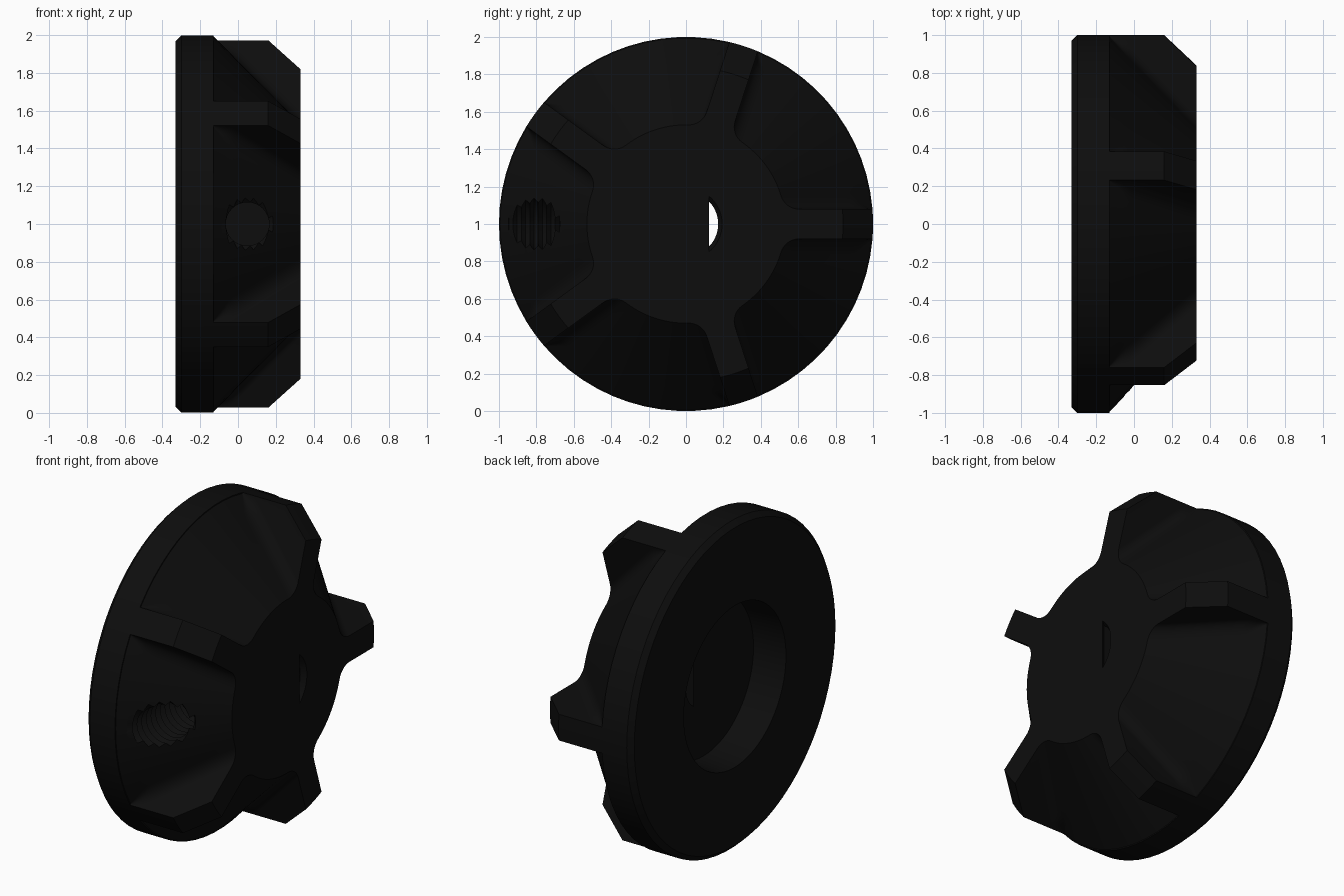
import bpy, bmesh, math
from mathutils import Vector

if "Cube" in bpy.data.objects:
    bpy.data.objects.remove(bpy.data.objects["Cube"])

RIBS = 5
STEP = 2 * math.pi / RIBS
W = 0.08            # half width of a rib
BACK, RIM, FACE = -0.33, -0.13, 0.33

black = bpy.data.materials.new("black plastic")
black.diffuse_color = (0.004, 0.004, 0.004, 1)
black.use_nodes = True
black.node_tree.nodes["Principled BSDF"].inputs["Base Color"].default_value = black.diffuse_color


def loft(name, rings):
    """Skin a list of equal-length point rings and cap both ends."""
    bm = bmesh.new()
    vs = [[bm.verts.new(p) for p in ring] for ring in rings]
    n = len(vs[0])
    for a, b in zip(vs, vs[1:]):
        for i in range(n):
            j = (i + 1) % n
            bm.faces.new((a[i], a[j], b[j], b[i]))
    bm.faces.new(vs[0][::-1])
    bm.faces.new(vs[-1])
    bmesh.ops.recalc_face_normals(bm, faces=bm.faces)
    me = bpy.data.meshes.new(name)
    bm.to_mesh(me)
    bm.free()
    me.materials.append(black)
    ob = bpy.data.objects.new(name, me)
    bpy.context.collection.objects.link(ob)
    return ob


def section(x):
    """Outline at depth x: cone circle with five filleted ribs."""
    R = 0.994 + (0.53 - 0.994) * (x - RIM) / (FACE - RIM)
    T = 1.0 if x <= 0.16 else 1 - 0.16 * (x - 0.16) / 0.17
    f = min(0.1, 0.9 * (T * T - R * R) / (2 * (R - W)))
    t = math.sqrt((R + f) ** 2 - (W + f) ** 2)
    phi = math.atan2(W + f, t)
    tip = [(math.sqrt(T * T - (W * s) ** 2), W * s) for s in (-1, -0.5, 0, 0.5, 1)]
    fil = []
    for i in range(9):
        a = -math.pi / 2 + (phi - math.pi / 2) * i / 8
        fil.append((t + f * math.cos(a), W + f + f * math.sin(a)))
    arc = [(R * math.cos(a), R * math.sin(a))
           for a in (phi + (STEP - 2 * phi) * i / 12 for i in range(1, 12))]
    c, s = math.cos(STEP), math.sin(STEP)
    fil2 = [(c * p + s * q, s * p - c * q) for p, q in reversed(fil)]
    pts = []
    for k in range(RIBS):
        c, s = math.cos(k * STEP), math.sin(k * STEP)
        pts += [Vector((x, c * p - s * q, s * p + c * q + 1))
                for p, q in tip + fil + arc + fil2]
    return pts


def rim_ring(x, r, ref):
    """Circle using the same angles as a reference section."""
    out = []
    for p in ref:
        d = Vector((0, p.y, p.z - 1)).normalized() * r
        out.append(Vector((x, d.y, d.z + 1)))
    return out


# Flange, cone hub and ribs in one skin
first = section(RIM)
levels = [RIM, -0.12, -0.1, -0.075, -0.05, -0.025, 0, 0.05, 0.1, 0.16, 0.22, 0.28, FACE]
knob = loft("knob_body",
            [rim_ring(BACK, 0.97, first), rim_ring(BACK + 0.03, 1, first),
             rim_ring(RIM - 0.001, 1, first)] + [section(x) for x in levels])


def circle_x(x, r, n=64):
    return [(x, r * math.cos(2 * math.pi * i / n), 1 + r * math.sin(2 * math.pi * i / n))
            for i in range(n)]


def d_shape(x, r, flat, n=40):
    a0 = math.acos(-flat / r)
    a = math.pi - a0
    return [(x, r * math.cos(-a + 2 * a * i / n), 1 + r * math.sin(-a + 2 * a * i / n))
            for i in range(n + 1)]


def circle_y(y, r, n=32):
    return [(0.05 + r * math.cos(2 * math.pi * i / n), y, 1 + r * math.sin(2 * math.pi * i / n))
            for i in range(n)]


# Back recess, D-shaped bore with a lead-in, threaded screw hole
recess = loft("recess_cutter", [circle_x(-0.4, 0.5), circle_x(-0.3, 0.49), circle_x(-0.12, 0.48)])
bore = loft("bore_cutter", [d_shape(-0.25, 0.172, 0.1), d_shape(0.3, 0.172, 0.1),
                            d_shape(0.34, 0.2, 0.13)])
thread = loft("screw_cutter", [circle_y(-1.06 + 0.0225 * i, 0.14 if i % 2 else 0.115)
                               for i in range(45)])

cutters = (recess, bore, thread)
for c in cutters:
    c.hide_render = True
    m = knob.modifiers.new(c.name, 'BOOLEAN')
    m.operation, m.solver, m.object = 'DIFFERENCE', 'EXACT', c

# Bake the cuts and drop the cutters
bpy.context.view_layer.update()
dg = bpy.context.evaluated_depsgraph_get()
cut = bpy.data.meshes.new_from_object(knob.evaluated_get(dg))
knob.modifiers.clear()
knob.data = cut
cut.materials.clear()
cut.materials.append(black)
for p in cut.polygons:
    p.material_index = 0
for c in cutters:
    bpy.data.objects.remove(c)

bpy.context.view_layer.objects.active = knob
knob.select_set(True)
bpy.ops.object.shade_smooth_by_angle(angle=math.radians(28))
